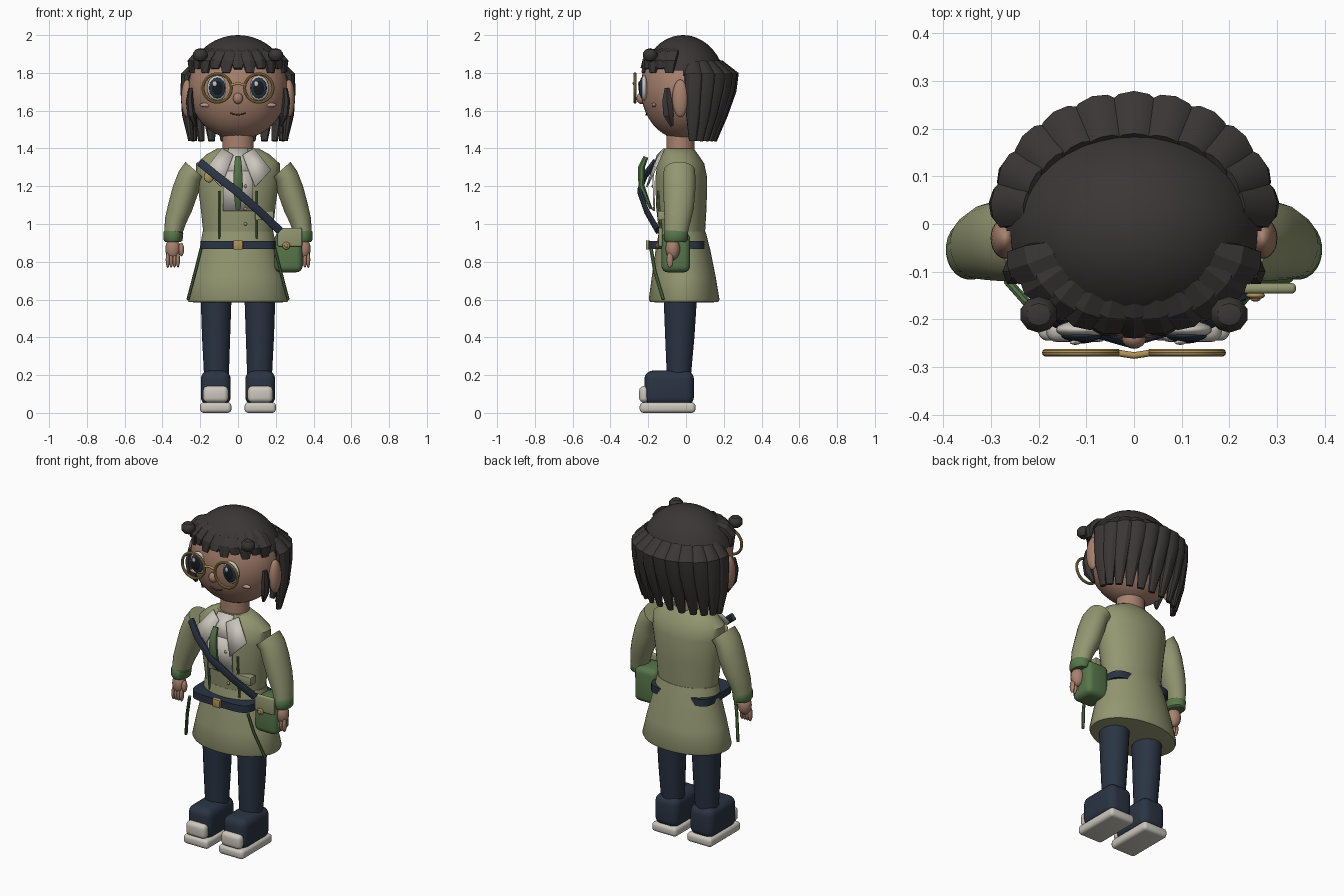
import bpy, bmesh
from math import sin, cos, pi, radians, sqrt
from mathutils import Vector

if "Cube" in bpy.data.objects:
    bpy.data.objects.remove(bpy.data.objects["Cube"], do_unlink=True)


def material(name, r, g, b):
    m = bpy.data.materials.new(name)
    m.use_nodes = True
    m.diffuse_color = (r, g, b, 1)
    shader = next(n for n in m.node_tree.nodes if n.type == "BSDF_PRINCIPLED")
    shader.inputs["Base Color"].default_value = (r, g, b, 1)
    shader.inputs["Roughness"].default_value = 0.8
    return m


hair = material("dark_hair", .042, .037, .036)
skin = material("skin", .39, .22, .155)
olive = material("olive_cloth", .29, .31, .165)
green = material("deep_green", .095, .18, .068)
navy = material("navy_cloth", .023, .034, .056)
white = material("off_white", .6, .57, .51)
gold = material("brass", .42, .29, .1)
black = material("pupil_black", .008, .011, .015)
blush = material("blush", .5, .29, .22)
brown = material("lip_brown", .13, .05, .035)


def finish(name, mat, angle=35):
    ob = bpy.context.object
    ob.name = ob.data.name = name
    ob.data.materials.append(mat)
    bpy.ops.object.shade_smooth_by_angle(angle=radians(angle))
    return ob


def from_bmesh(name, mat, bm, angle=35):
    bmesh.ops.recalc_face_normals(bm, faces=bm.faces)
    mesh = bpy.data.meshes.new(name)
    bm.to_mesh(mesh)
    bm.free()
    ob = bpy.data.objects.new(name, mesh)
    bpy.context.collection.objects.link(ob)
    bpy.ops.object.select_all(action="DESELECT")
    bpy.context.view_layer.objects.active = ob
    ob.select_set(True)
    return finish(name, mat, angle)


def sweep(name, mat, rows, n=24, ref=(0, 1, 0), up=None, power=1, angle=40):
    """Skin oval rings along a path; each row is x, y, z, half width, half depth."""
    bm = bmesh.new()
    pts = [Vector(r[:3]) for r in rows]
    rings = []
    for i, (x, y, z, a, b) in enumerate(rows):
        t = Vector(up) if up else (pts[min(i + 1, len(pts) - 1)] - pts[max(i - 1, 0)])
        t.normalize()
        u = Vector(ref).cross(t).normalized()
        v = t.cross(u)
        ring = []
        for k in range(n):
            c, s = cos(2 * pi * (k + .5) / n), sin(2 * pi * (k + .5) / n)
            c, s = [abs(q) ** power * (1 if q > 0 else -1) for q in (c, s)]
            ring.append(bm.verts.new(pts[i] + u * a * c + v * b * s))
        rings.append(ring)
    for lo, hi in zip(rings, rings[1:]):
        for k in range(n):
            j = (k + 1) % n
            bm.faces.new((lo[k], lo[j], hi[j], hi[k]))
    bm.faces.new(rings[0])
    bm.faces.new(rings[-1])
    return from_bmesh(name, mat, bm, angle)


def ball(name, mat, loc, size, seg=24):
    bpy.ops.mesh.primitive_uv_sphere_add(segments=seg, ring_count=seg // 2, location=loc)
    bpy.context.object.scale = size
    return finish(name, mat)


def box(name, mat, lo, hi, bevel, segments=4):
    lo, hi = Vector(lo), Vector(hi)
    bm = bmesh.new()
    bmesh.ops.create_cube(bm, size=1)
    for v in bm.verts:
        v.co = Vector((c * abs(d) for c, d in zip(v.co, hi - lo))) + (lo + hi) / 2
    bmesh.ops.bevel(bm, geom=bm.edges[:], offset=bevel, segments=segments, profile=.5, affect="EDGES")
    return from_bmesh(name, mat, bm)


def plate(name, mat, corners, thickness=.009):
    bm = bmesh.new()
    bm.faces.new([bm.verts.new(c) for c in corners])
    ob = from_bmesh(name, mat, bm)
    mod = ob.modifiers.new("thickness", "SOLIDIFY")
    mod.thickness, mod.offset = thickness, 0


def rim(name, mat, loc, major, minor):
    bpy.ops.mesh.primitive_torus_add(location=loc, rotation=(pi / 2, 0, 0), major_radius=major,
                                     minor_radius=minor, major_segments=36, minor_segments=10)
    finish(name, mat)


# Head and hair cap
HEAD, SIZE = Vector((0, -.02, 1.72)), Vector((.262, .22, .272))


def face_y(x, z):
    return HEAD.y - SIZE.y * sqrt(1 - (x / SIZE.x) ** 2 - ((z - HEAD.z) / SIZE.z) ** 2)


ball("head", skin, HEAD, SIZE, 40)
bm = bmesh.new()
bmesh.ops.create_uvsphere(bm, u_segments=40, v_segments=28, radius=1)
for v in bm.verts:
    v.co = Vector((v.co.x * .275, v.co.y * .228 - .015, v.co.z * .28 + HEAD.z))
low = [v for v in bm.verts if v.co.z < 1.77 - .4 * v.co.y]
bmesh.ops.delete(bm, geom=low, context="VERTS")
from_bmesh("hair_cap", hair, bm)

# Long locks with rounded shoulders around the sides and back
for i in range(11):
    a = radians(5 + 17 * i)
    c, s = cos(a), sin(a)
    path = [(.215, .15, 1.85, .04, .024), (.268, .222, 1.785, .054, .036), (.27, .208, 1.71, .047, .036),
            (.268, .168, 1.58, .04, .03), (.25, .125, 1.44, .02, .014)]
    rows = [(rx * c, ry * s + .024, z, w, d) for rx, ry, z, w, d in path]
    sweep(f"back_lock_{i + 1}", hair, rows, 10, (c, s, 0), angle=30)

# Fringe locks, close to the cap in the middle and puffed at the sides
for i in range(11):
    a = radians(-70 + 14 * i)
    c, s = cos(a), sin(a)
    puff, tip = .022 * abs(s), 1.8 + .022 * (i % 2)
    path = [(.175, .135, 1.925, .03, .01), (.205 + puff, .168 + puff, 1.9, .044, .02),
            (.24 + puff, .196 + puff, 1.86, .042, .022), (.26, .215, tip, .024, .012)]
    rows = [(rx * s, -.015 - ry * c, z, w, d) for rx, ry, z, w, d in path]
    sweep(f"fringe_lock_{i + 1}", hair, rows, 6, (s, -c, 0), angle=25)

# Neck, torso and flared coat skirt
sweep("neck", skin, [(0, -.03, 1.36, .085, .075), (0, -.03, 1.5, .08, .075)])
sweep("coat_body", olive, [
    (0, -.02, .93, .182, .12), (0, -.025, 1.1, .2, .135), (0, -.025, 1.25, .222, .137),
    (0, -.028, 1.32, .222, .125), (0, -.032, 1.37, .165, .095), (0, -.035, 1.4, .11, .075),
], 36, up=(0, 0, 1))
sweep("coat_skirt", olive, [
    (0, -.02, .96, .188, .124), (0, -.016, .86, .205, .146), (0, -.012, .72, .243, .17),
    (0, -.01, .6, .27, .188), (0, -.01, .588, .264, .182), (0, -.01, .584, .22, .14),
], 36, up=(0, 0, 1))

# Belt and buckle
sweep("belt", navy, [(0, -.05, .867, .2, .15), (0, -.05, .91, .2, .15)],
      40, up=(0, 0, 1), power=.4)
box("belt_buckle", gold, (-.026, -.212, .864), (.026, -.19, .913), .005, 2)

# Shirt front, tie and coat buttons
plate("shirt_front", white, [(-.08, -.168, 1.07), (.08, -.168, 1.07), (.08, -.174, 1.28), (-.08, -.174, 1.28)])
plate("shirt_top", white, [(-.08, -.174, 1.28), (.08, -.174, 1.28), (.05, -.115, 1.4), (-.05, -.115, 1.4)])
sweep("tie", green, [(0, -.212, 1.355, .016, .014), (0, -.236, 1.3, .023, .02),
                     (0, -.236, 1.2, .028, .018), (0, -.185, 1.08, .014, .008)], 8)
for i, z in enumerate((1.2, 1.08, 1.0)):
    ball(f"coat_button_{i + 1}", gold, (.04, -.174 if z > 1.05 else -.15, z), (.009, .008, .009), 12)
ball("chest_badge", gold, (-.155, -.145, 1.25), (.026, .01, .03), 16)

# Waist pocket and shoulder strap
box("waist_pocket", olive, (.09, -.15, 1.02), (.19, -.1, 1.07), .006, 2)
sweep("shoulder_strap", navy, [
    (-.2, -.165, 1.325, .022, .011), (-.12, -.215, 1.26, .022, .011), (-.01, -.247, 1.175, .022, .011),
    (.11, -.21, 1.07, .022, .011), (.22, -.15, .965, .022, .011),
], 12, power=.5)

# Satchel
box("satchel_body", green, (.193, -.13, .744), (.342, .022, .955), .034)
box("satchel_flap", olive, (.21, -.146, .88), (.34, -.124, .98), .009, 3)
ball("satchel_button", gold, (.255, -.15, .885), (.02, .008, .02), 16)
ball("satchel_knob", skin, (.255, -.157, .885), (.011, .006, .011), 12)

for side, label in ((1, "left"), (-1, "right")):
    def part(name):
        return f"{label}_{name}"

    def flip(rows):
        return [(r[0] * side, *r[1:]) for r in rows]

    # Sideburn and curled tuft
    sweep(part("sideburn"), hair, flip([
        (.25, -.1, 1.72, .015, .012), (.256, -.1, 1.65, .03, .02),
        (.248, -.092, 1.58, .032, .02), (.225, -.075, 1.52, .01, .008)]), 6, (side, 0, 0), angle=25)
    ball(part("tuft"), hair, (.2 * side, -.19, 1.895), (.042, .04, .036), 10)

    # Ears, eyes, cheeks and glasses
    ball(part("ear"), skin, (.27 * side, -.03, 1.665), (.031, .043, .1))
    x, z = .11 * side, 1.72
    y = face_y(x, z)
    ball(part("eye_white"), white, (x, y - .002, z), (.054, .019, .066))
    ball(part("iris"), navy, (x, y - .014, z), (.043, .014, .055))
    ball(part("pupil"), black, (x, y - .021, z), (.03, .01, .04))
    ball(part("eye_glint"), white, (x - .013, y - .029, z + .022), (.012, .005, .014), 12)
    ball(part("cheek"), blush, (.168 * side, face_y(.168, 1.63) + .003, 1.63), (.036, .012, .012), 16)
    rim(part("glasses_rim"), gold, (x, -.27, z), .075, .008)

    # Collar wing and coat trims
    plate(part("collar"), white, flip([(.025, -.15, 1.365), (.085, -.115, 1.4),
                                       (.175, -.165, 1.285), (.09, -.208, 1.195)]))
    sweep(part("coat_edge"), green, flip([(.1, -.147, 1.175, .007, .008), (.1, -.142, 1.08, .007, .008),
                                          (.1, -.128, .92, .007, .008)]), 8)
    sweep(part("skirt_trim"), green, flip([(.195, -.185, .87, .009, .01), (.225, -.165, .75, .009, .01),
                                           (.265, -.12, .6, .009, .01)]), 8)

    # Sleeve with a slanted shoulder cut, cuff and hand
    sweep(part("sleeve"), olive, flip([
        (.226, -.035, 1.283, .07, .083), (.255, -.035, 1.25, .066, .085), (.278, -.035, 1.18, .07, .085),
        (.306, -.038, 1.09, .066, .08), (.33, -.045, 1.02, .058, .07), (.345, -.053, .945, .047, .06)]))
    sweep(part("cuff"), green, flip([(.341, -.053, .965, .046, .058), (.342, -.053, .955, .053, .064),
                                     (.344, -.055, .915, .051, .062), (.344, -.055, .905, .042, .054)]))
    ball(part("palm"), skin, (.345 * side, -.07, .868), (.04, .038, .058))
    for k in range(4):
        ball(part(f"finger_{k + 1}"), skin, ((.318 + .018 * k) * side, -.085, .81), (.011, .018, .042), 12)
    ball(part("thumb"), skin, (.3 * side, -.085, .865), (.015, .018, .036), 14)

    # Trouser leg, boot, toe cap and sole
    sweep(part("trouser_leg"), navy, flip([(.116, -.03, .63, .083, .09), (.116, -.033, .4, .075, .078),
                                           (.114, -.038, .19, .066, .064)]))
    mid = .118 * side
    box(part("boot"), navy, (mid - .079, -.22, .04), (mid + .079, .042, .224), .045, 5)
    box(part("toe_cap"), white, (mid - .067, -.248, .055), (mid + .067, -.195, .142), .025)
    box(part("sole"), white, (mid - .083, -.245, .0), (mid + .083, .05, .056), .02)

# Nose, mouth and glasses bridge
ball("nose", skin, (0, -.238, 1.665), (.026, .024, .03), 16)
sweep("mouth", brown, [(x, face_y(x, 1.58) - .001, 1.578 + 6 * x * x, .004, .005)
                       for x in (-.042, -.021, 0, .021, .042)], 8)
sweep("glasses_bridge", gold, [(-.038, -.27, 1.735, .007, .007), (0, -.276, 1.745, .007, .007),
                               (.038, -.27, 1.735, .007, .007)], 10)
